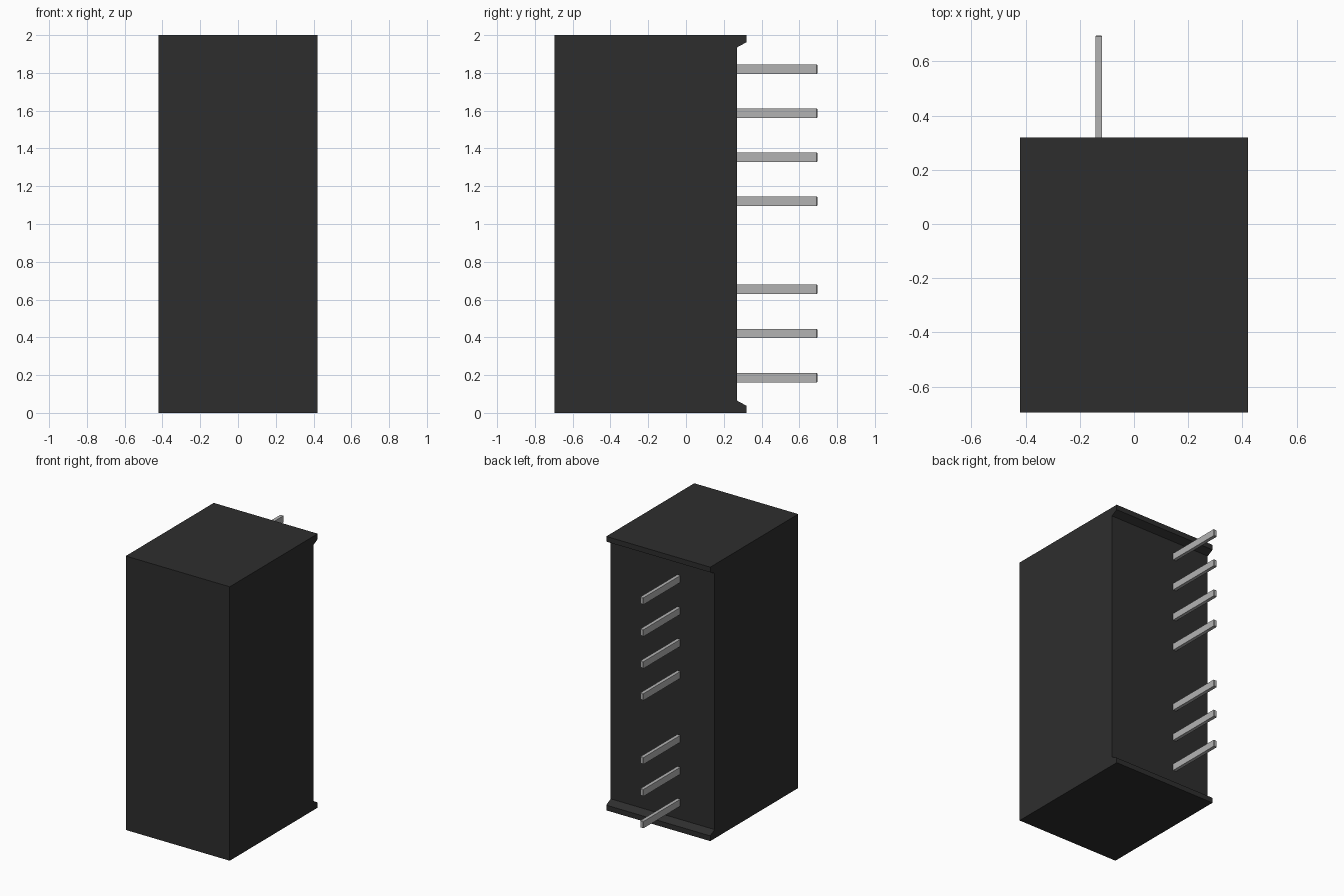
import bpy, bmesh

cube = bpy.data.objects.get("Cube")
if cube:
    bpy.data.objects.remove(cube, do_unlink=True)


def material(name, value, metallic=0.0):
    m = bpy.data.materials.new(name)
    m.use_nodes = True
    m.diffuse_color = (value, value, value, 1)
    m.node_tree.nodes["Principled BSDF"].inputs["Base Color"].default_value = (value, value, value, 1)
    return m


def add_object(name, bm, mat):
    bmesh.ops.recalc_face_normals(bm, faces=bm.faces[:])
    mesh = bpy.data.meshes.new(name)
    bm.to_mesh(mesh)
    bm.free()
    mesh.materials.append(mat)
    obj = bpy.data.objects.new(name, mesh)
    bpy.context.collection.objects.link(obj)
    return obj


black = material("black plastic", 0.027)
grey = material("grey metal", 0.45)

HALF_W, FRONT, BACK, LIP, TIP = 0.42, -0.695, 0.27, 0.32, 0.695

# Housing: side profile (y, z) with a chamfered lip at both ends, extruded across x
profile = [(FRONT, 0), (LIP, 0), (LIP, 0.038), (BACK, 0.065)]
profile += [(y, 2 - z) for y, z in reversed(profile)]
bm = bmesh.new()
face = bm.faces.new([bm.verts.new((-HALF_W, y, z)) for y, z in profile])
ext = bmesh.ops.extrude_face_region(bm, geom=[face])
moved = [v for v in ext["geom"] if isinstance(v, bmesh.types.BMVert)]
bmesh.ops.translate(bm, verts=moved, vec=(2 * HALF_W, 0, 0))
add_object("housing", bm, black)

# Terminal pins: even pitch with one position left empty
PITCH, FIRST = 0.2333, 0.187
root = BACK - 0.02
for n, slot in enumerate([0, 1, 2, 4, 5, 6, 7], 1):
    bm = bmesh.new()
    bmesh.ops.create_cube(bm, size=1)
    bmesh.ops.scale(bm, verts=bm.verts[:], vec=(0.025, TIP - root, 0.05))
    bmesh.ops.translate(bm, verts=bm.verts[:],
                        vec=(-0.13, (TIP + root) / 2, FIRST + slot * PITCH))
    # Slightly eased corners at the free tip
    tip_edges = [e for e in bm.edges if all(v.co.y > 0.6 for v in e.verts)]
    bmesh.ops.bevel(bm, geom=tip_edges, offset=0.003, segments=1, affect='EDGES')
    add_object(f"terminal_pin_{n}", bm, grey)
